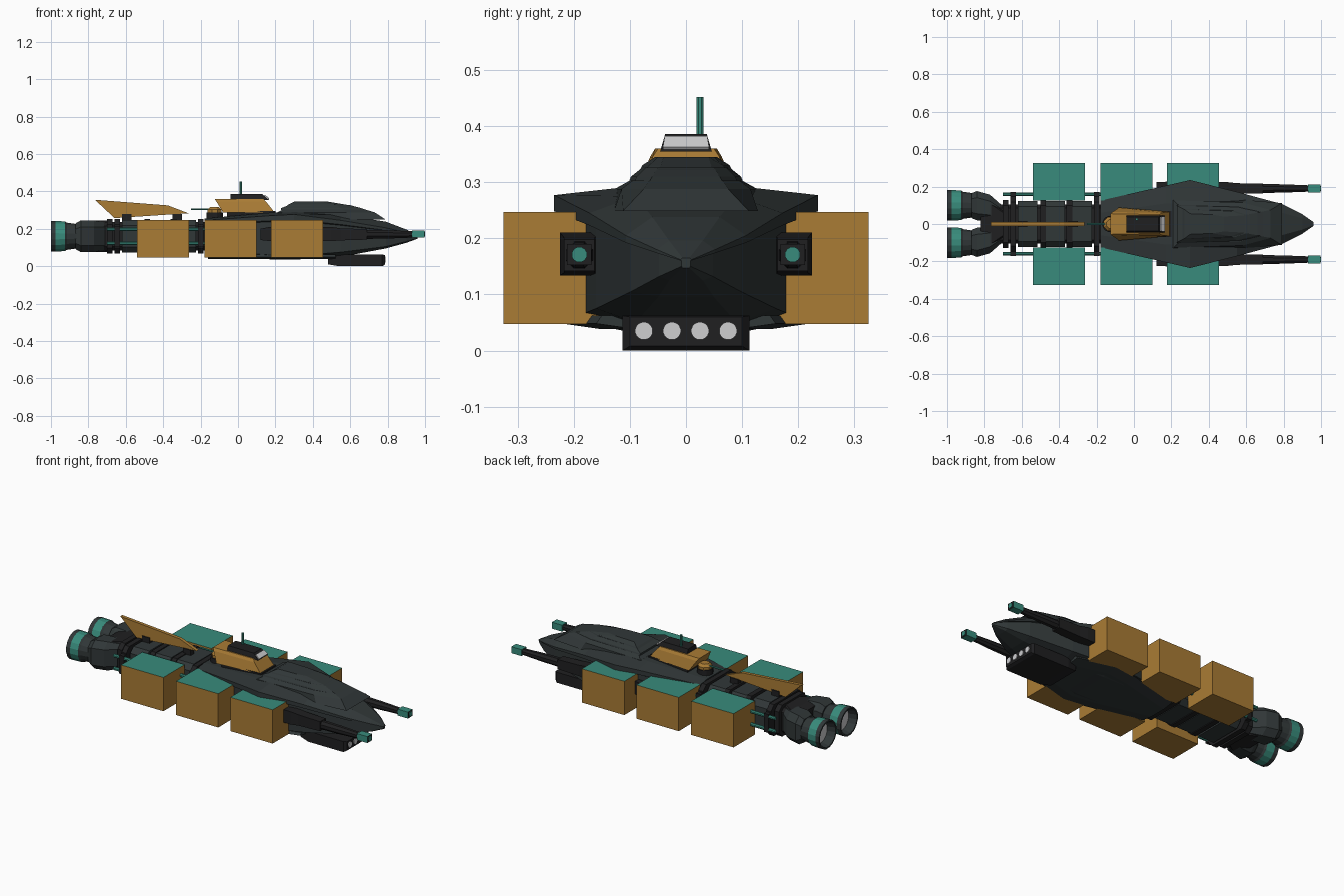
import bpy, bmesh, math
from mathutils import Vector

if "Cube" in bpy.data.objects:
    bpy.data.objects.remove(bpy.data.objects["Cube"])


def material(name, r, g, b):
    m = bpy.data.materials.new(name)
    m.diffuse_color = (r, g, b, 1)
    m.use_nodes = True
    m.node_tree.nodes["Principled BSDF"].inputs["Base Color"].default_value = m.diffuse_color
    return m


BODY = material("slate_hull", .030, .038, .039)
BLACK = material("black_metal", .014, .014, .015)
ORANGE = material("orange_paint", .40, .20, .035)
TEAL = material("teal_paint", .04, .26, .20)
WHITE = material("pale_glow", .62, .62, .63)


def loft(name, rings, mat, mat2=None, rule=None, closed=False):
    """Skin rings of points; faces passing rule(face) take mat2."""
    bm = bmesh.new()
    vs = [[bm.verts.new(p) for p in r] for r in rings]
    n = len(vs[0])
    pairs = list(zip(vs, vs[1:])) + ([(vs[-1], vs[0])] if closed else [])
    for a, b in pairs:
        for i in range(n):
            j = (i + 1) % n
            bm.faces.new((a[i], a[j], b[j], b[i]))
    if not closed:
        bm.faces.new(vs[0])
        bm.faces.new(vs[-1])
    bmesh.ops.recalc_face_normals(bm, faces=bm.faces)
    bm.normal_update()
    me = bpy.data.meshes.new(name)
    me.materials.append(mat)
    if mat2:
        me.materials.append(mat2)
        for f in bm.faces:
            f.material_index = 1 if rule(f) else 0
    bm.to_mesh(me)
    bm.free()
    ob = bpy.data.objects.new(name, me)
    bpy.context.collection.objects.link(ob)
    return ob


def rect(x, y, z, hy, hz, c=0):
    """Chamfered rectangle standing across the x axis."""
    if not c:
        return [(x, y + a * hy, z + b * hz) for a, b in ((-1, -1), (1, -1), (1, 1), (-1, 1))]
    pts = [(hy - c, -hz), (hy, c - hz), (hy, hz - c), (hy - c, hz)]
    pts += [(-a, b) for a, b in reversed(pts)]
    return [(x, y + a, z + b) for a, b in pts]


def block(name, x0, x1, y, z, hy, hz, mat, c=0, **kw):
    return loft(name, [rect(x0, y, z, hy, hz, c), rect(x1, y, z, hy, hz, c)], mat, **kw)


def deck(z, *outline):
    """Level outline mirrored over y = 0, from rear to front half points."""
    return [(x, y, z) for x, y in outline] + [(x, -y, z) for x, y in reversed(outline)]


def circle(x, y, z, r, n):
    return [(x, y + r * math.cos(2 * math.pi * (i + .5) / n),
             z + r * math.sin(2 * math.pi * (i + .5) / n)) for i in range(n)]


def tube(name, profile, y, z, mat, n=8, **kw):
    """Turned part along x from (x, radius) pairs."""
    return loft(name, [circle(x, y, z, r, n) for x, r in profile], mat, **kw)


def post(name, x, y, levels, mat, n=8):
    """Turned part along z from (z, radius) pairs."""
    return loft(name, [[(x + q, y + p, z) for _, p, q in circle(0, 0, 0, r, n)]
                       for z, r in levels], mat)


# Forward hull: each row is x, ridge width/height, shoulder, lower edge, keel
rows = [(-.18, .06, .255, .125, .245, .12, .085, .06, .065),
        (.17, .11, .286, .205, .270, .195, .060, .11, .037),
        (.30, .11, .291, .235, .277, .209, .055, .11, .035),
        (.55, .09, .275, .172, .245, .160, .075, .09, .050),
        (.79, .06, .238, .107, .205, .098, .105, .05, .095),
        (.90, .03, .196, .052, .180, .048, .132, .03, .125),
        (.96, .006, .165, .010, .162, .008, .150, .006, .147)]
hull = []
for x, a, zt, w, zh, wl, zl, b, zb in rows:
    lip = .13 * (zh - zl)
    half = [(a, zt), (w, zh), (w, zh - lip), (wl, zh - lip * 1.2), (wl, zl), (b, zb)]
    hull.append([(x, y, z) for y, z in half] + [(x, -y, z) for y, z in reversed(half)])
loft("forward_hull", hull, BODY)

# Flared keel plate along the lower hull edge
loft("keel_plate", [deck(z, (-.16, .11 + d), (.16, .19 + d), (.30, .21 + d), (.52, .15 + d))
                    for z, d in ((.038, -.06), (.048, .01), (.062, 0))], BODY)

# Stepped armour over the fore deck
loft("fore_deck_lower", [deck(.249, (.17, .125), (.60, .128), (.79, .112)),
                         deck(.288, (.21, .127), (.58, .115), (.73, .075)),
                         deck(.303, (.24, .100), (.56, .095), (.68, .065))], BODY)
loft("fore_deck_middle", [deck(.300, (.23, .102), (.56, .092), (.69, .066)),
                          deck(.310, (.23, .098), (.55, .088), (.66, .060)),
                          deck(.326, (.27, .078), (.53, .072), (.60, .050))], BODY)
loft("fore_deck_upper", [deck(.322, (.26, .082), (.53, .072), (.62, .050)),
                         deck(.330, (.27, .078), (.52, .066), (.57, .045)),
                         deck(.345, (.30, .055), (.42, .050), (.48, .040))], BODY)

# Bridge tower
block("bridge_pedestal", -.06, .20, 0, .272, .07, .022, BLACK)
loft("bridge", [deck(.288, (-.08, .088), (.195, .065)),
                deck(.345, (-.115, .064), (.150, .060)),
                deck(.360, (-.125, .055), (.135, .050))], ORANGE)
loft("bridge_roof", [deck(.355, (-.04, .046), (.165, .046)),
                     deck(.386, (-.04, .037), (.130, .037))], BLACK)
win = [(.163, -.041, .358), (.163, .041, .358), (.140, .038, .377), (.140, -.038, .377)]
loft("bridge_window", [win, [(x + .004, y, z + .005) for x, y, z in win]], WHITE)
post("antenna", .015, .025, [(.38, .007), (.452, .007)], TEAL)

# Rear-facing turret
post("turret_ring", -.125, 0, [(.25, .045), (.287, .045)], BLACK, 12)
post("turret", -.125, 0, [(.285, .04), (.302, .04), (.316, .025)], ORANGE)
tube("turret_barrel", [(-.25, .005), (-.14, .005)], 0, .304, TEAL)

# Chin lamp unit
loft("lamp_housing", [rect(.48, 0, .036, .10, .026), rect(.54, 0, .031, .113, .031),
                      rect(.77, 0, .031, .113, .031), rect(.785, 0, .034, .10, .026)], BLACK)
for i in range(4):
    tube("lamp_%d" % (i + 1), [(.784, .016), (.789, .016)], -.075 + i * .05, .035, WHITE, 16)

# Ribbed spine
block("spine_core", -.74, -.12, 0, .16, .105, .075, BLACK, .02)
for i, x in enumerate((-.62, -.475, -.33)):
    block("spine_segment_%d" % (i + 1), x, x + .105, 0, .16, .124, .088, BODY, .03)
for i, x in enumerate((-.70, -.66, -.50, -.36, -.215)):
    block("spine_frame_%d" % (i + 1), x, x + .03, 0, .16, .147 if i in (1, 4) else .128,
          .093, BLACK, .03)

# Dorsal fin and its mounts
fin = [(-.765, .355), (-.375, .325), (-.265, .283), (-.66, .257)]
loft("dorsal_fin", [[(x, y, z) for x, z in fin] for y in (-.01, .01)], ORANGE)
for i, x in enumerate((-.62, -.35)):
    block("fin_mount_%d" % (i + 1), x, x + .05, 0, .26, .015, .02, BLACK)

# Engine block joining both drives
loft("engine_block", [rect(-.82, 0, .16, .13, .07, .02), rect(-.77, 0, .16, .14, .083, .03),
                      rect(-.69, 0, .16, .085, .083, .03)], BLACK)

for s, side in ((1, "left"), (-1, "right")):
    # Cargo containers with a teal lid
    for i, x in enumerate((-.54, -.18, .177)):
        block("%s_container_%d" % (side, i + 1), x, x + .278, s * .225, .147, .1, .1, ORANGE,
              mat2=TEAL, rule=lambda f: f.normal.z > .9)
    # Fuel pipes beside the spine
    for z, lvl in ((.198, "upper"), (.122, "lower")):
        tube("%s_%s_pipe" % (side, lvl), [(-.70, .010), (-.16, .010)], s * .16, z, TEAL)
    for i, x in enumerate((-.66, -.215)):
        block("%s_pipe_bracket_%d" % (side, i + 1), x, x + .03, s * .14, .16, .03, .055, BLACK)
    # Engine cowling and nozzle
    loft(side + "_engine_cowl", [rect(-.87, s * .098, .16, .066, .068, .03),
                                 rect(-.84, s * .098, .16, .078, .085, .035),
                                 rect(-.77, s * .085, .16, .072, .085, .035),
                                 rect(-.70, s * .050, .16, .045, .070, .02)], BODY)
    tube(side + "_nozzle", [(-.86, .05), (-.86, .066), (-.915, .074), (-.925, .081), (-.975, .083),
                            (-1, .083), (-1, .074), (-.95, .062), (-.95, .04)],
         s * .1, .16, BODY, 16, closed=True, mat2=TEAL,
         rule=lambda f: -.96 < f.calc_center_median().x < -.94
         and Vector((0, f.calc_center_median().y - s * .1, f.calc_center_median().z - .16)).length > .075)
    tube(side + "_engine_glow", [(-.945, .064), (-.953, .064)], s * .1, .16, WHITE, 16)
    # Forward gun: housing, barrel and muzzle
    y = s * .19
    loft(side + "_gun_housing", [rect(.12, y, .17, .034, .030), rect(.17, y, .172, .036, .038),
                                 rect(.50, y, .172, .034, .038), rect(.55, y, .170, .028, .032),
                                 rect(.69, y, .170, .027, .028)], BLACK)
    tube(side + "_gun_barrel", [(.68, .026), (.80, .024), (.94, .018)], y, .17, BLACK)
    block(side + "_muzzle", .93, .997, y, .171, .022, .019, TEAL,
          mat2=BLACK, rule=lambda f: f.normal.x > .9)
    tube(side + "_muzzle_core", [(.994, .014), (1.0, .014)], y, .171, TEAL, 12)
